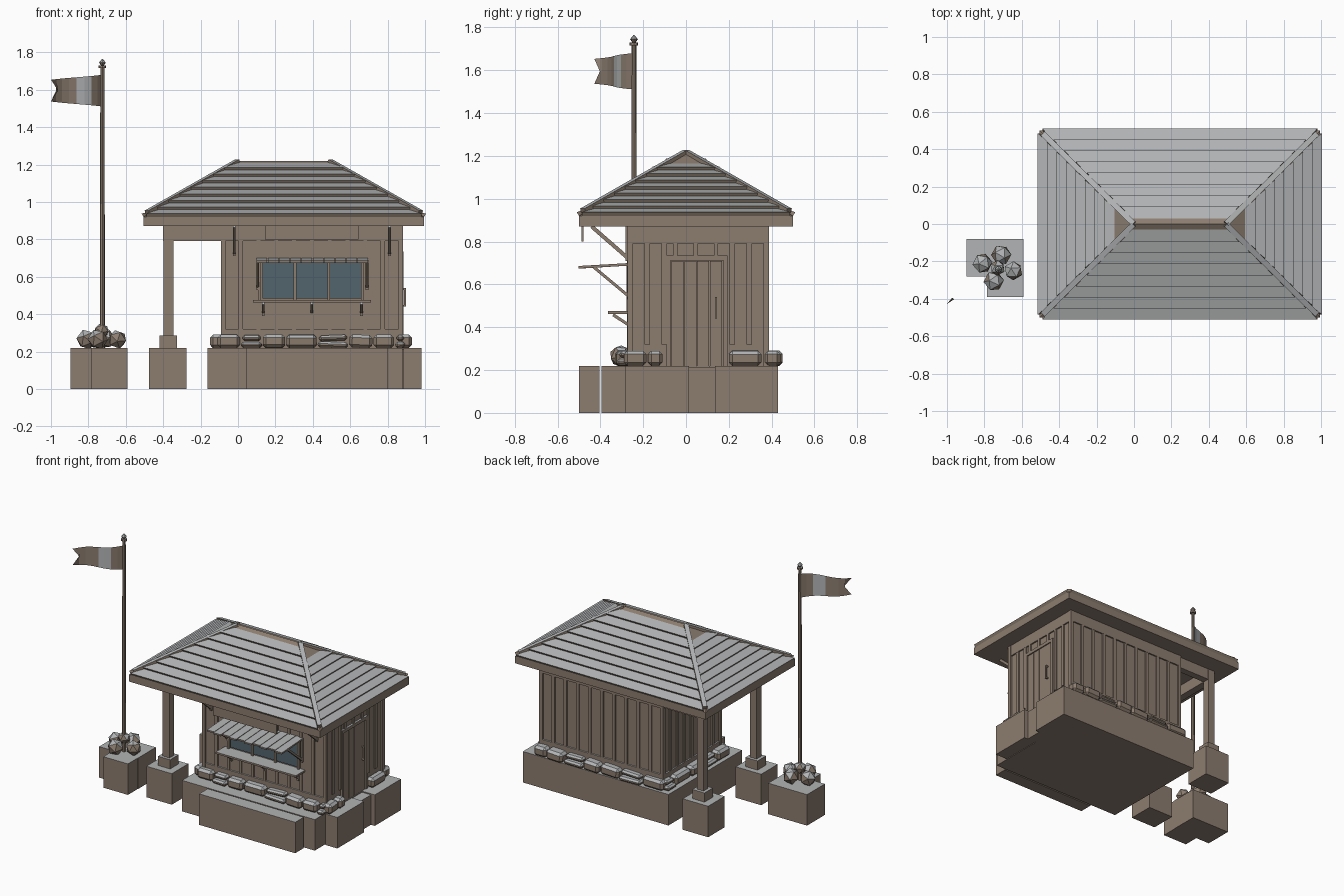
import bpy, bmesh, math, random
from mathutils import Vector, Matrix

random.seed(4)
if "Cube" in bpy.data.objects:
    bpy.data.objects.remove(bpy.data.objects["Cube"])


def material(name, rgb):
    m = bpy.data.materials.new(name)
    m.use_nodes = True
    m.diffuse_color = (*rgb, 1)
    m.node_tree.nodes["Principled BSDF"].inputs["Base Color"].default_value = (*rgb, 1)
    return m


WOOD = material("brown_wood", (0.262, 0.205, 0.159))
GREY = material("weathered_grey", (0.445, 0.456, 0.462))
GLASS = material("blue_glass", (0.085, 0.125, 0.155))


def finish(name, bm, mats=(WOOD, GREY), weathered=True):
    """Turn a bmesh into an object; upward faces take the weathered colour."""
    bm.normal_update()
    if weathered:
        for f in bm.faces:
            f.material_index = int(f.normal.z > 0.5)
    me = bpy.data.meshes.new(name)
    bm.to_mesh(me)
    bm.free()
    for m in mats:
        me.materials.append(m)
    ob = bpy.data.objects.new(name, me)
    bpy.context.collection.objects.link(ob)
    return ob


def box(bm, x, y, z):
    """Box from three (low, high) ranges."""
    size = Matrix.Diagonal((abs(x[1] - x[0]), abs(y[1] - y[0]), abs(z[1] - z[0]), 1))
    mid = Matrix.Translation((sum(x) / 2, sum(y) / 2, sum(z) / 2))
    return bmesh.ops.create_cube(bm, size=1, matrix=mid @ size)["verts"]


def bar(bm, a, b, w, h):
    """Rectangular bar from a to b."""
    a, b = Vector(a), Vector(b)
    rot = (b - a).to_track_quat("Z", "Y").to_matrix().to_4x4()
    bmesh.ops.create_cube(bm, size=1, matrix=Matrix.Translation((a + b) / 2) @ rot
                          @ Matrix.Diagonal((w, h, (b - a).length, 1)))


def boxes(name, *ranges):
    bm = bmesh.new()
    for r in ranges:
        box(bm, *r)
    return finish(name, bm)


# Wall planes of the hut
XL, XR, YF, YB = -0.08, 0.87, -0.26, 0.375
BASE, EAVE = 0.22, 0.87


def on_wall(bm, side, u, d, z):
    """Box on a wall: u runs along it, d is the distance outwards."""
    if side in ("front", "back"):
        p, s = (YF, -1) if side == "front" else (YB, 1)
        return box(bm, u, (p + s * d[0], p + s * d[1]), z)
    p, s = (XL, -1) if side == "left" else (XR, 1)
    return box(bm, (p + s * d[0], p + s * d[1]), u, z)


SPAN = {"front": (XL, XR), "back": (XL, XR), "left": (YF, YB), "right": (YF, YB)}

# Foundations
boxes("main_foundation", ((-0.163, 0.88), (-0.395, 0.43), (0, BASE)))
boxes("front_step", ((0.045, 0.8), (-0.5, -0.405), (0, BASE)))
boxes("side_steps", ((0.885, 0.98), (-0.285, 0.015), (0, BASE)),
      ((0.88, 0.98), (0.135, 0.43), (0, BASE)),
      ((0.88, 0.95), (0.015, 0.135), (0, 0.212)))
boxes("flagpole_foundation", ((-0.895, -0.59), (-0.28, -0.08), (0, BASE)),
      ((-0.785, -0.592), (-0.39, -0.28), (0, BASE)))

# Porch posts with footings
for label, y in (("front", -0.25), ("back", 0.345)):
    boxes(label + "_post",
          ((-0.475, -0.275), (y - 0.1, y + 0.085), (0, BASE)),
          ((-0.42, -0.325), (y - 0.047, y + 0.047), (BASE, 0.285)),
          ((-0.398, -0.345), (y - 0.026, y + 0.026), (0.285, EAVE)))
boxes("porch_beams", ((-0.4, XL), (-0.275, -0.225), (0.79, EAVE)),
      ((-0.4, XL), (0.32, 0.37), (0.79, EAVE)),
      ((-0.398, -0.345), (-0.225, 0.32), (0.79, EAVE)))

# Walls, rails and battens
boxes("walls", ((XL, XR), (YF, YB), (BASE, EAVE)))
bm = bmesh.new()
for x in (XL, XR):
    for y in (YF, YB):
        box(bm, (x - 0.012, x + 0.012), (y - 0.012, y + 0.012), (BASE, EAVE))
for side, (a, b) in SPAN.items():
    on_wall(bm, side, (a, b), (0, 0.01), (0.79, EAVE))
    if side != "right":
        on_wall(bm, side, (a, b), (0, 0.01), (BASE, 0.32))
    n = {"front": 10, "back": 10, "left": 8, "right": 8}[side]
    for i in range(n + 1):
        u = a + (b - a) * i / n
        if side == "right" and -0.1 < u < 0.2:
            continue
        low = 0.32
        if side == "front" and 0.09 < u < 0.7:
            on_wall(bm, side, (u - 0.01, u + 0.01), (0, 0.008), (0.69, 0.79))
            on_wall(bm, side, (u - 0.01, u + 0.01), (0, 0.008), (low, 0.47))
        else:
            on_wall(bm, side, (u - 0.012, u + 0.012), (0, 0.009), (low, 0.79))
finish("wall_trim", bm)

# Side door
bm = bmesh.new()
for i in range(4):
    u = -0.068 + 0.06 * i
    on_wall(bm, "right", (u, u + 0.056), (0, 0.008), (BASE, 0.71))
for u in (-0.092, 0.174):
    on_wall(bm, "right", (u, u + 0.02), (0, 0.014), (BASE, 0.735))
on_wall(bm, "right", (-0.092, 0.194), (0, 0.014), (0.712, 0.735))
for u in (-0.05, 0.045, 0.14):
    on_wall(bm, "right", (u - 0.01, u + 0.01), (0, 0.01), (0.735, 0.79))
bar(bm, (0.893, 0.14, 0.44), (0.893, 0.14, 0.54), 0.01, 0.01)
for z in (0.445, 0.535):
    bar(bm, (0.87, 0.14, z), (0.893, 0.14, z), 0.01, 0.01)
finish("side_door", bm)

# Serving window
bm = bmesh.new()
on_wall(bm, "front", (0.13, 0.66), (0, 0.009), (0.485, 0.68))
finish("window_glass", bm, (GLASS,), False)
bm = bmesh.new()
for u in (0.115, 0.305, 0.485, 0.665):
    on_wall(bm, "front", (u - 0.007, u + 0.007), (0, 0.018), (0.475, 0.69))
on_wall(bm, "front", (0.108, 0.672), (0, 0.018), (0.675, 0.69))
finish("window_frame", bm)

# Counter shelf and brackets
bm = bmesh.new()
box(bm, (0.08, 0.71), (-0.365, YF), (0.462, 0.475))
for x in (0.135, 0.395, 0.66):
    bar(bm, (x, -0.34, 0.458), (x, -0.267, 0.41), 0.014, 0.014)
    bar(bm, (x, -0.268, 0.39), (x, -0.268, 0.465), 0.014, 0.014)
finish("counter_shelf", bm)

# Plank awning with struts
bm = bmesh.new()
planks = 10
step = 0.6 / planks
for i in range(planks):
    x = 0.098 + step * (i + 0.5)
    tip = -0.49 - 0.012 * (i % 2)
    bar(bm, (x, YF, 0.694), (x, tip, 0.68), step - 0.004, 0.012)
for x in (0.105, 0.69):
    bar(bm, (x, -0.43, 0.68), (x, -0.268, 0.545), 0.014, 0.014)
    bar(bm, (x, -0.268, 0.53), (x, -0.268, 0.69), 0.014, 0.014)
finish("window_awning", bm)

# Eave braces and blank hanging board
bm = bmesh.new()
for x in (-0.02, 0.81):
    bar(bm, (x, -0.44, 0.87), (x, -0.268, 0.72), 0.014, 0.018)
    bar(bm, (x, -0.276, 0.71), (x, -0.276, EAVE), 0.014, 0.014)
finish("eave_braces", bm)
boxes("hanging_board", ((0.145, 0.645), (-0.487, -0.479), (0.8, EAVE)))

# Stones along the foot of the walls
bm = bmesh.new()


def stone(side, u, depth, z):
    verts = on_wall(bm, side, u, (-0.01, depth), z)
    mid = sum((v.co for v in verts), Vector()) / 8
    turn = Matrix.Rotation(random.uniform(-0.06, 0.06), 3, random.choice("XYZ"))
    for v in verts:
        v.co = mid + turn @ (v.co - mid)
    edges = list({e for v in verts for e in v.link_edges})
    bmesh.ops.bevel(bm, geom=edges, offset=min(0.016, (z[1] - z[0]) * 0.35),
                    segments=1, affect="EDGES")


for side, (a, b) in SPAN.items():
    u, end, k = a - 0.03, b + 0.03, 0
    while u < end - 0.05:
        stop = min(u + random.uniform(0.11, 0.18), end)
        if not (side == "right" and stop > -0.1 and u < 0.2):
            if k % 3 == 1:
                stone(side, (u, stop - 0.006), 0.065, (BASE, 0.252))
                stone(side, (u + 0.008, stop - 0.012), 0.05, (0.257, 0.288))
            else:
                stone(side, (u, stop - 0.006), random.uniform(0.05, 0.075), (BASE, 0.29))
        elif side == "right" and u < -0.1:
            stone(side, (u, -0.11), 0.06, (BASE, 0.29))
        u, k = stop, k + 1
        if side == "right" and -0.1 < u < 0.2:
            u = 0.2
finish("footing_stones", bm)

# Hipped roof: corners at the eave and the two ridge ends
X0, X1, YE, ZE, ZR = -0.505, 0.995, 0.5, 0.92, 1.22
boxes("roof_fascia", ((X0, X1), (-YE, YE), (EAVE, ZE)))
corners = [Vector(c) for c in ((X0, -YE, ZE), (X1, -YE, ZE), (X1, YE, ZE), (X0, YE, ZE))]
ridge = [Vector((0, 0, ZR)), Vector((0.49, 0, ZR))]
slopes = [(corners[i], corners[(i + 1) % 4], ridge[r], ridge[s])
          for i, (r, s) in enumerate(((0, 1), (1, 1), (1, 0), (0, 0)))]
bm = bmesh.new()
for a, b, ra, rb in slopes:
    pts = [a, b, rb] if ra == rb else [a, b, rb, ra]
    bm.faces.new([bm.verts.new(p) for p in pts])
finish("roof_deck", bm, (WOOD,), False)

# Lapped roof boards, each a wedge that is thick at its lower edge
bm = bmesh.new()
courses = 8
for a, b, ra, rb in slopes:
    normal = (b - a).cross(ra - a).normalized()
    along = (b - a).normalized()
    cover = 0.8 if ra == rb else 0.945
    for i in range(courses):
        rows = []
        for t, lift in ((i / courses, 0.02), ((i + 1) / courses, 0.004)):
            t *= cover
            p, q = a.lerp(ra, t) + along * 0.015, b.lerp(rb, t) - along * 0.015
            rows.append([bm.verts.new(v) for v in (p, q, q + normal * lift, p + normal * lift)])
        low, top = rows
        bm.faces.new((low[0], low[1], low[2], low[3]))
        bm.faces.new((low[3], low[2], top[2], top[3]))
        bm.faces.new((low[1], top[1], top[2], low[2]))
        bm.faces.new((top[0], low[0], low[3], top[3]))
finish("roof_boards", bm)

# Hip caps
bm = bmesh.new()
for c, r in zip(corners, (ridge[0], ridge[1], ridge[1], ridge[0])):
    bar(bm, c.lerp(r, 0.04) + Vector((0, 0, 0.008)), r - Vector((0, 0, 0.006)), 0.03, 0.03)
finish("hip_caps", bm)

# Rocks around the flagpole
bm = bmesh.new()
for x, y, z, r in ((-0.81, -0.21, 0.265, 0.055), (-0.75, -0.305, 0.265, 0.055),
                   (-0.645, -0.25, 0.265, 0.052), (-0.71, -0.165, 0.27, 0.055),
                   (-0.73, -0.235, 0.31, 0.042)):
    bmesh.ops.create_icosphere(bm, subdivisions=1, radius=r, matrix=Matrix.Translation((x, y, z))
                               @ Matrix.Rotation(random.uniform(0, 3), 4, (1, 1, 0.4)))
finish("flagpole_rocks", bm)

# Flagpole and finial
PX, PY = -0.725, -0.243
bm = bmesh.new()
for z0, z1, r0, r1 in ((BASE, 1.72, 0.014, 0.011), (1.715, 1.73, 0.02, 0.02),
                       (1.73, 1.745, 0.008, 0.018), (1.745, 1.765, 0.018, 0.002)):
    bmesh.ops.create_cone(bm, cap_ends=True, segments=8, radius1=r0, radius2=r1, depth=z1 - z0,
                          matrix=Matrix.Translation((PX, PY, (z0 + z1) / 2)))
finish("flagpole", bm)

# Swallow-tailed flag with one grey stripe
bm = bmesh.new()
rows, n = [], 8
for i in range(n + 1):
    t = i / n
    wave = 0.018 * math.sin(t * math.tau)
    x, y = PX - 0.275 * t + wave * 0.55, PY - 0.185 * t - wave * 0.83
    half = 0.085 - 0.027 * t
    notch = 0.14 if i == n else 0
    mid = (x + 0.275 * notch, y + 0.185 * notch, 1.595)
    rows.append([bm.verts.new(p) for p in ((x, y, 1.595 - half), mid, (x, y, 1.595 + half))])
for i in range(n):
    for j in range(2):
        f = bm.faces.new((rows[i][j], rows[i + 1][j], rows[i + 1][j + 1], rows[i][j + 1]))
        f.material_index = int(2 <= i < 4)
finish("flag", bm, weathered=False)
